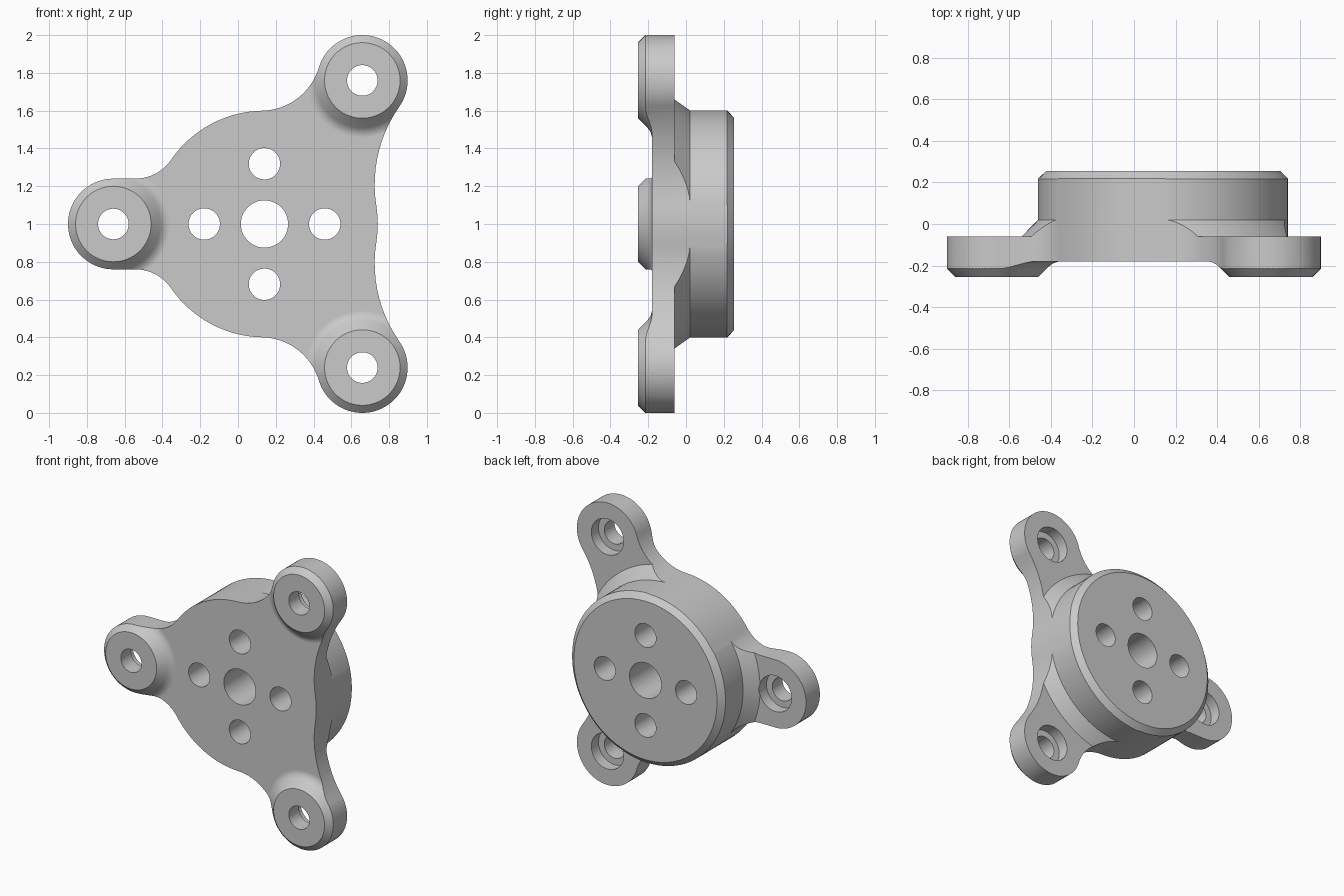
import bpy, bmesh, math
from mathutils import Vector

if "Cube" in bpy.data.objects:
    bpy.data.objects.remove(bpy.data.objects["Cube"], do_unlink=True)

HUB, HUB_R = Vector((0.14, 1.0)), 0.6
PAD_R = 0.24
SIDE_PAD, TOP_PAD, LOW_PAD = Vector((-0.66, 1)), Vector((0.658, 1.76)), Vector((0.658, 0.24))
PADS = [SIDE_PAD, TOP_PAD, LOW_PAD]
FRONT, PLATE_FRONT, PLATE_BACK, BACK = -0.255, -0.18, -0.06, 0.255

metal = bpy.data.materials.new("grey metal")
metal.use_nodes = True
metal.diffuse_color = (0.59, 0.59, 0.59, 1)
metal.node_tree.nodes["Principled BSDF"].inputs["Base Color"].default_value = (0.59, 0.59, 0.59, 1)


def loft(name, sections):
    """Closed solid through sections of (outline points, y)."""
    bm = bmesh.new()
    rings = [[bm.verts.new((p.x, y, p.y)) for p in points] for points, y in sections]
    for low, high in zip(rings, rings[1:]):
        for i in range(len(low)):
            j = (i + 1) % len(low)
            bm.faces.new((low[i], low[j], high[j], high[i]))
    bm.faces.new(rings[0])
    bm.faces.new(rings[-1])
    bmesh.ops.recalc_face_normals(bm, faces=bm.faces)
    mesh = bpy.data.meshes.new(name)
    bm.to_mesh(mesh)
    bm.free()
    mesh.materials.append(metal)
    obj = bpy.data.objects.new(name, mesh)
    bpy.context.collection.objects.link(obj)
    return obj


def turned(name, centre, profile, segments=96):
    """Solid of revolution about a front-to-back axis; profile is (radius, y)."""
    circle = [Vector((math.cos(math.tau * i / segments), math.sin(math.tau * i / segments)))
              for i in range(segments)]
    return loft(name, [([centre + r * p for p in circle], y) for r, y in profile])


def boolean(target, tool, operation):
    mod = target.modifiers.new(operation.lower(), "BOOLEAN")
    mod.operation, mod.solver, mod.object = operation, "MANIFOLD", tool
    bpy.context.view_layer.objects.active = target
    bpy.ops.object.modifier_apply(modifier=mod.name)
    bpy.data.objects.remove(tool, do_unlink=True)


def heading(a, b):
    return math.atan2(b.y - a.y, b.x - a.x)


def arc(c, r, a0, a1):
    """Arc from a0 to a1 the short way round."""
    sweep = (a1 - a0 + math.pi) % math.tau - math.pi
    n = max(3, round(abs(sweep) / math.radians(4)))
    return [c + r * Vector((math.cos(a0 + sweep * i / n), math.sin(a0 + sweep * i / n)))
            for i in range(n + 1)]


def blend_centre(pad, f, side):
    """Centre of a radius f arc touching both the hub and the pad."""
    d = (pad - HUB).length
    a, b = HUB_R + f, PAD_R + f
    u = (a * a - b * b + d * d) / (2 * d)
    v = side * math.sqrt(a * a - u * u)
    along = (pad - HUB).normalized()
    return HUB + along * u + Vector((-along.y, along.x)) * v


# Outline: upper half from right to left, then mirrored
wide_f, neck_f, side_f = 0.72, 0.32, 0.23
wide = blend_centre(TOP_PAD, wide_f, -1)
neck = blend_centre(TOP_PAD, neck_f, 1)
rise = PAD_R + side_f
side = HUB + Vector((-math.sqrt((HUB_R + side_f) ** 2 - rise ** 2), rise))
mid = math.radians(56)

half = arc(HUB, HUB_R, 0, heading(HUB, wide))
half += arc(wide, wide_f, heading(wide, HUB), heading(wide, TOP_PAD))
half += arc(TOP_PAD, PAD_R, heading(TOP_PAD, wide), mid)
half += arc(TOP_PAD, PAD_R, mid, heading(TOP_PAD, neck))
half += arc(neck, neck_f, heading(neck, TOP_PAD), heading(neck, HUB))
half += arc(HUB, HUB_R, heading(HUB, neck), heading(HUB, side))
half += arc(side, side_f, heading(side, HUB), -math.pi / 2)
half += arc(SIDE_PAD, PAD_R, math.pi / 2, math.pi)
half = [p for i, p in enumerate(half) if i == 0 or (p - half[i - 1]).length > 1e-4]
outline = half + [Vector((p.x, 2 - p.y)) for p in reversed(half[1:-1])]

# Mounting plate, sloped web and hub drum, turned as one
body = turned("mounting_flange", HUB, [(1.6, PLATE_FRONT), (1.6, PLATE_BACK), (0.68, PLATE_BACK),
                                       (0.602, 0.02), (0.602, 0.217), (0.562, BACK)])

# Raised pads with flared feet
flare = [(0.2, FRONT), (0.25, -0.205), (0.262, -0.195), (0.278, -0.186), (0.305, -0.179), (0.305, -0.12)]
for pad in PADS:
    boolean(body, turned("pad", pad, flare), "UNION")

# Trim everything to the three-armed outline
boolean(body, loft("outline_cutter", [(outline, -0.4), (outline, 0.4)]), "INTERSECT")

# Counterbored pad holes
for pad in PADS:
    bore = [(0.081, -0.4), (0.081, -0.14), (0.127, -0.14), (0.127, 0.01)]
    boolean(body, turned("bolt_bore", pad, bore, 48), "DIFFERENCE")

# Centre bore and four holes around it
through = [(Vector((0, 0)), 0.125)]
through += [(Vector(d) * 0.319, 0.083) for d in ((1, 0), (0, 1), (-1, 0), (0, -1))]
for offset, r in through:
    boolean(body, turned("hole", HUB + offset, [(r, -0.4), (r, 0.4)], 48), "DIFFERENCE")

# Smooth curved walls, crisp edges
bpy.ops.object.select_all(action="DESELECT")
body.select_set(True)
bpy.context.view_layer.objects.active = body
bpy.ops.object.shade_smooth_by_angle(angle=math.radians(25))
weighted = body.modifiers.new("even_shading", "WEIGHTED_NORMAL")
weighted.keep_sharp = True
